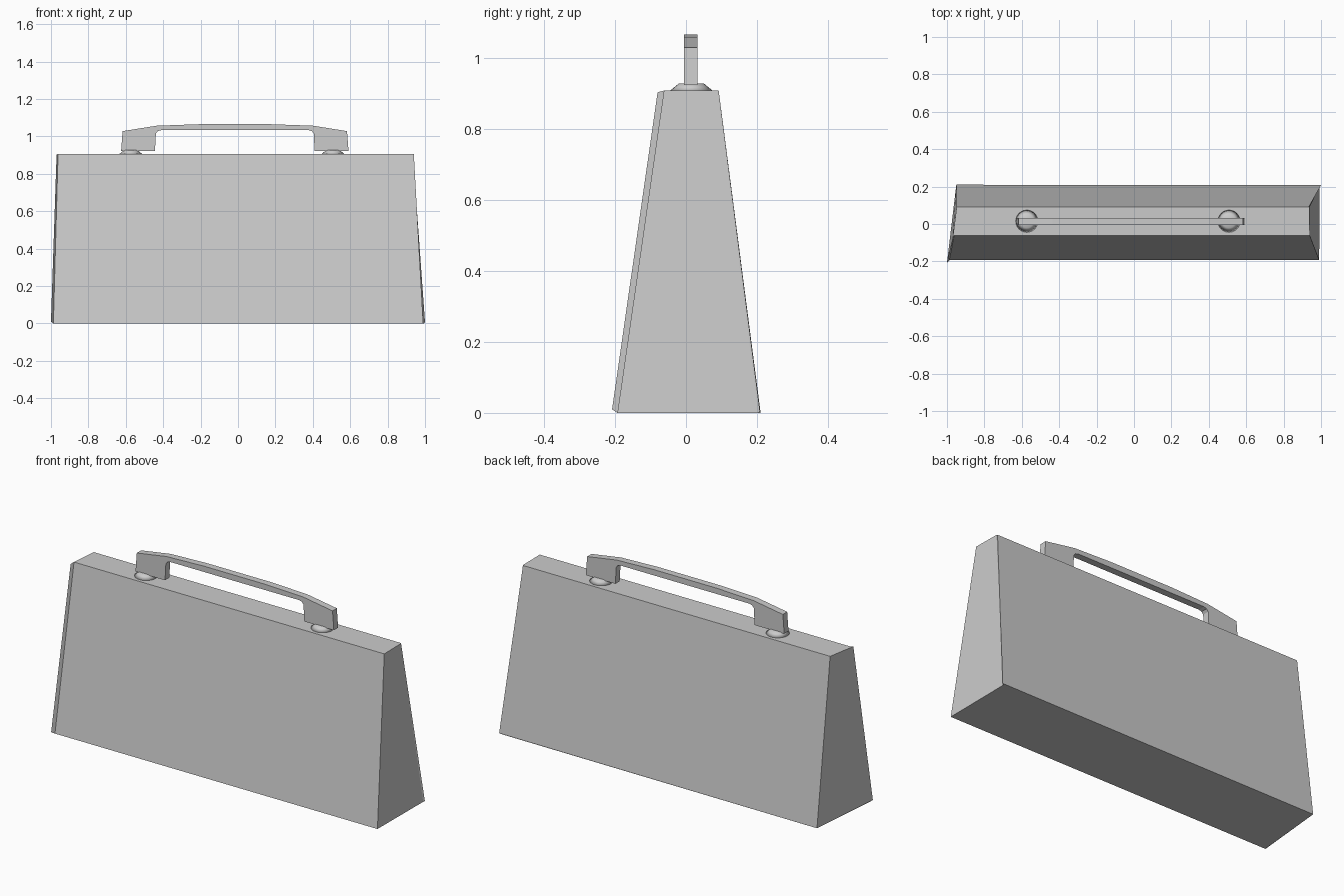
import bpy
import bmesh

if "Cube" in bpy.data.objects:
    bpy.data.objects.remove(bpy.data.objects["Cube"], do_unlink=True)

grey = bpy.data.materials.new("plain grey")
grey.use_nodes = True
COLOUR = (0.6, 0.6, 0.6, 1)
grey.diffuse_color = COLOUR
grey.node_tree.nodes["Principled BSDF"].inputs["Base Color"].default_value = COLOUR


def make_object(name, bm):
    bmesh.ops.recalc_face_normals(bm, faces=bm.faces)
    mesh = bpy.data.meshes.new(name)
    bm.to_mesh(mesh)
    bm.free()
    mesh.materials.append(grey)
    obj = bpy.data.objects.new(name, mesh)
    bpy.context.collection.objects.link(obj)
    return obj


def loft(name, ring_a, ring_b):
    """Closed solid between two matching outlines."""
    bm = bmesh.new()
    a = [bm.verts.new(p) for p in ring_a]
    b = [bm.verts.new(p) for p in ring_b]
    bm.faces.new(a)
    bm.faces.new(b)
    for i in range(len(a)):
        j = (i + 1) % len(a)
        bm.faces.new((a[i], a[j], b[j], b[i]))
    return make_object(name, bm)


# Tapered case with slightly skewed ends
bottom = [(-1, -0.208, 0.01), (-0.987, -0.193, 0), (0.99, -0.193, 0),
          (0.993, 0.203, 0), (1, 0.208, 0.005), (-0.95, 0.21, 0)]
top = [(-0.97, -0.08, 0.902), (-0.962, -0.062, 0.907), (0.94, -0.062, 0.907),
       (0.938, 0.088, 0.907), (0.935, 0.092, 0.907), (-0.948, 0.092, 0.907)]
loft("case_body", bottom, top)

# Carrying handle, an arched bar with two square feet
CENTRE = -0.017
half = [(0.427, 0.923), (0.422, 1.015), (0.412, 1.028), (0.395, 1.033)]
outer = [(0.19, 1.065), (0.418, 1.057), (0.6, 1.028), (0.608, 0.923)]
right = outer + half
outline = right + [(-x, z) for x, z in reversed(right)]
loft("handle",
     [(CENTRE + x, -0.005, z) for x, z in outline],
     [(CENTRE + x, 0.033, z) for x, z in outline])

# Round mounts under the handle feet
for name, x in (("right_mount", -0.573), ("left_mount", 0.508)):
    bpy.ops.mesh.primitive_cone_add(vertices=24, radius1=0.062, radius2=0.035,
                                    depth=0.022, location=(x, 0.015, 0.916))
    mount = bpy.context.object
    mount.name = name
    mount.data.materials.append(grey)
    bpy.ops.object.shade_smooth()
